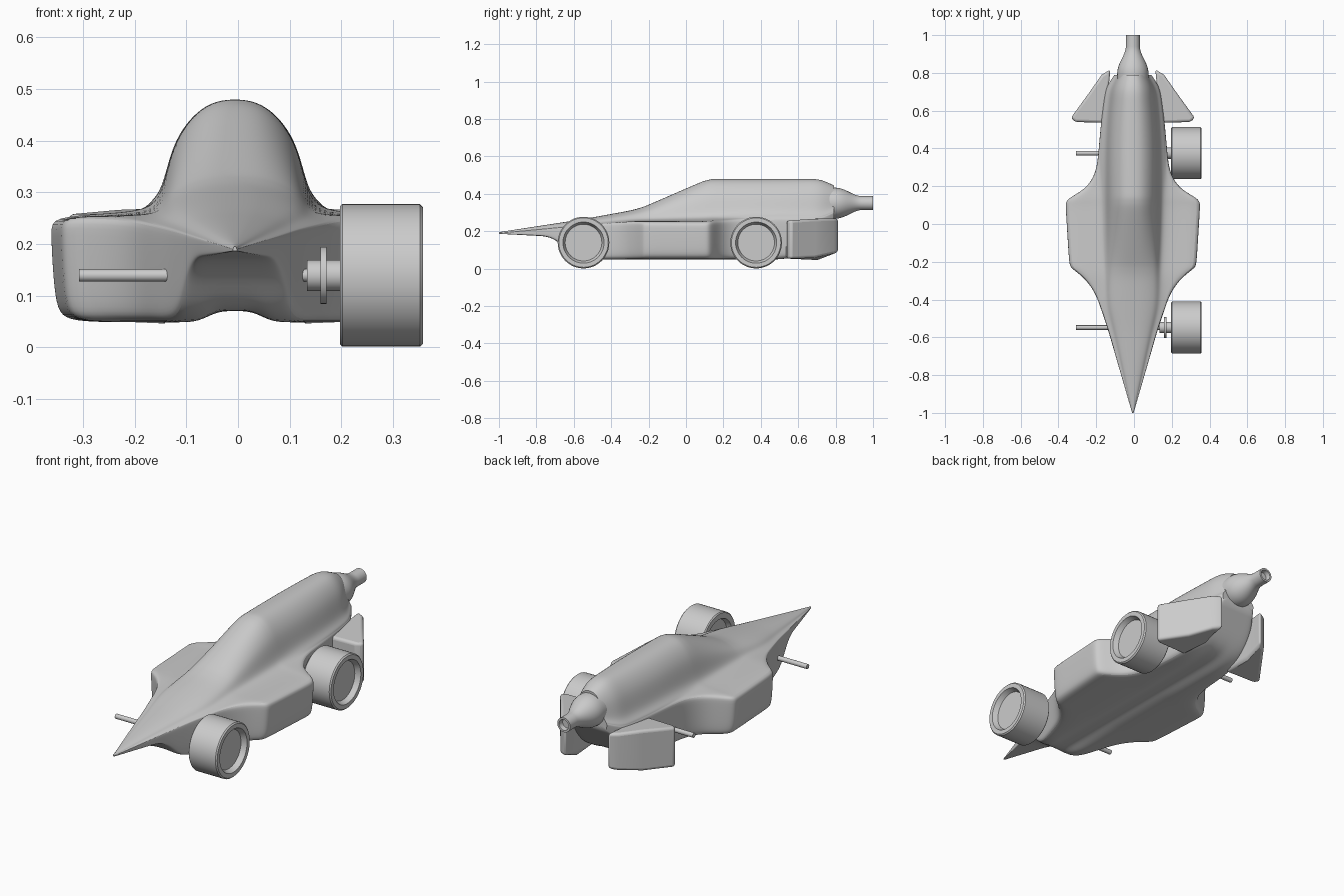
import bpy, bmesh, math

if "Cube" in bpy.data.objects:
    bpy.data.objects.remove(bpy.data.objects["Cube"])

grey = bpy.data.materials.new("plain grey")
grey.diffuse_color = (0.6, 0.6, 0.6, 1)
grey.use_nodes = True
grey.node_tree.nodes["Principled BSDF"].inputs["Base Color"].default_value = grey.diffuse_color
CX = -0.006  # body sits a touch left of the wheels


def finish(name, bm, mods=(), angle=35):
    bmesh.ops.remove_doubles(bm, verts=bm.verts, dist=1e-5)
    bmesh.ops.recalc_face_normals(bm, faces=bm.faces)
    me = bpy.data.meshes.new(name)
    bm.to_mesh(me)
    bm.free()
    me.materials.append(grey)
    ob = bpy.data.objects.new(name, me)
    bpy.context.collection.objects.link(ob)
    for kind, props in mods:
        m = ob.modifiers.new(kind.lower(), kind)
        for k, v in props.items():
            setattr(m, k, v)
    bpy.ops.object.select_all(action='DESELECT')
    ob.select_set(True)
    bpy.context.view_layer.objects.active = ob
    bpy.ops.object.shade_smooth_by_angle(angle=math.radians(angle))
    return ob


def skin(bm, rings):
    rows = [[bm.verts.new(p) for p in r] for r in rings]
    n = len(rows[0])
    for a, b in zip(rows, rows[1:]):
        for i in range(n):
            j = (i + 1) % n
            bm.faces.new((a[i], a[j], b[j], b[i]))
    return rows


def lathe(name, profile, axis, origin, segs=48):
    ox, oy, oz = origin
    rings = []
    for a, r in profile:
        ring = []
        for i in range(segs):
            t = 2 * math.pi * i / segs
            c, s = r * math.cos(t), r * math.sin(t)
            ring.append((ox + a, oy + c, oz + s) if axis == 'x' else (ox + c, oy + a, oz + s))
        rings.append(ring)
    bm = bmesh.new()
    skin(bm, rings)
    return finish(name, bm)


def along(curve, y):
    for (a, u), (b, v) in zip(curve, curve[1:]):
        if y <= b:
            return u + (v - u) * (y - a) / (b - a)
    return curve[-1][1]


# Body: plan outline and side profiles, each as value along y
width = [(-1, .004), (-.56, .132), (-.36, .2), (-.28, .262), (-.235, .328), (-.215, .338),
         (.09, .357), (.118, .357), (.14, .335), (.18, .262), (.23, .218), (.3, .19),
         (.55, .168), (.72, .146), (.79, .098)]
top = [(-1, .195), (-.56, .263), (-.28, .314), (-.215, .335), (.09, .468), (.14, .48),
       (.72, .48), (.79, .445)]
floor = [(-1, .186), (-.73, .172), (-.67, .135), (-.62, .075), (-.56, .048), (.55, .048),
         (.65, .085), (.79, .265)]
shoulder = [(-1, .19), (-.56, .23), (-.28, .253), (.09, .251), (.3, .264), (.72, .266), (.79, .3)]
hump = [(1, .05), (.85, .16), (.77, .4), (.68, .63), (.52, .82), (.34, .94), (.17, .99)]
ys = {y for curve in (width, top, floor, shoulder) for y, _ in curve}
ys |= {-.9, -.8, -.45, -.1, 0, .4}
rings = []
for y in sorted(ys):
    w, zb, zs, zt = (along(c, y) for c in (width, floor, shoulder, top))
    d, h, hw = zs - zb, zt - zs, min(w * .96, .17)
    g = .022 if zb < .06 else 0     # groove along the floor
    half = [(min(.035, w * .3), zb + g), (min(.075, w * .5), zb), (w * .72, zb),
            (w * .91, zb + d * .02), (w * .965, zb + d * .12), (w * .985, zb + d * .4),
            (w, zb + d * .88), (w * .99, zs), ((w + hw) / 2 * .98, zs + h * .02)]
    half += [(hw * a, zs + h * b) for a, b in hump]
    ring = [(0, zb + g)] + half + [(0, zt)] + [(-x, z) for x, z in reversed(half)]
    rings.append([(CX + x, y, z) for x, z in ring])
bm = bmesh.new()
rows = skin(bm, rings)
crease = bm.edges.layers.float.new("crease_edge")
for row in (rows[0], rows[-1]):
    for e in bm.faces.new(row).edges:
        e[crease] = 1
finish("car_body", bm, [('SUBSURF', dict(levels=2, render_levels=2))], 50)

# Swept rear fins, one each side
plan = [(.13, .535), (.305, .54), (.328, .562), (.235, .69), (.165, .79), (.119, .818), (.13, .7)]
for side, name in ((1, "right_rear_fin"), (-1, "left_rear_fin")):
    bm = bmesh.new()
    low, high = [], []
    for x, y in plan:
        back = max(0, (y - .62) / .2)
        low.append((CX + side * x, y, .053 + .035 * back ** 2))
        high.append((CX + side * x, y, .256 + .013 * min(1, (y - .53) / .2)))
    for r in skin(bm, [low, high]):
        bm.faces.new(r)
    finish(name, bm, [('BEVEL', dict(width=.014, segments=4, limit_method='ANGLE',
                                     angle_limit=math.radians(35)))], 40)

# Rear jet nozzle: cosine taper from bulb to pipe, with a recessed outlet
nozzle = [(.74, 0), (.74, .083)]
for i in range(13):
    t = i / 12
    nozzle.append((.79 + .15 * t, .037 + .023 * (1 + math.cos(math.pi * t ** 1.15))))
nozzle += [(1, .037), (1, .027), (.975, .024), (.975, 0)]
lathe("exhaust_nozzle", nozzle, 'y', (CX, 0, .35))

# Wheels with dished rims on the right, bare axles through to the left
wheel = [(.22, 0), (.22, .098), (.197, .106), (.197, .133), (.202, .138), (.352, .138),
         (.358, .132), (.358, .110), (.332, .098), (.332, 0)]
parts = (("wheel", wheel), ("hub", [(.134, 0), (.134, .03), (.225, .03), (.225, 0)]),
         ("brake_disc", [(.16, 0), (.16, .055), (.171, .055), (.171, 0)]),
         ("axle", [(-.308, 0), (-.308, .012), (.14, .012), (.14, 0)]))
for y, end in ((-.548, "front"), (.375, "rear")):
    for part, profile in parts:
        lathe(end + "_" + part, profile, 'x', (0, y, .139))
